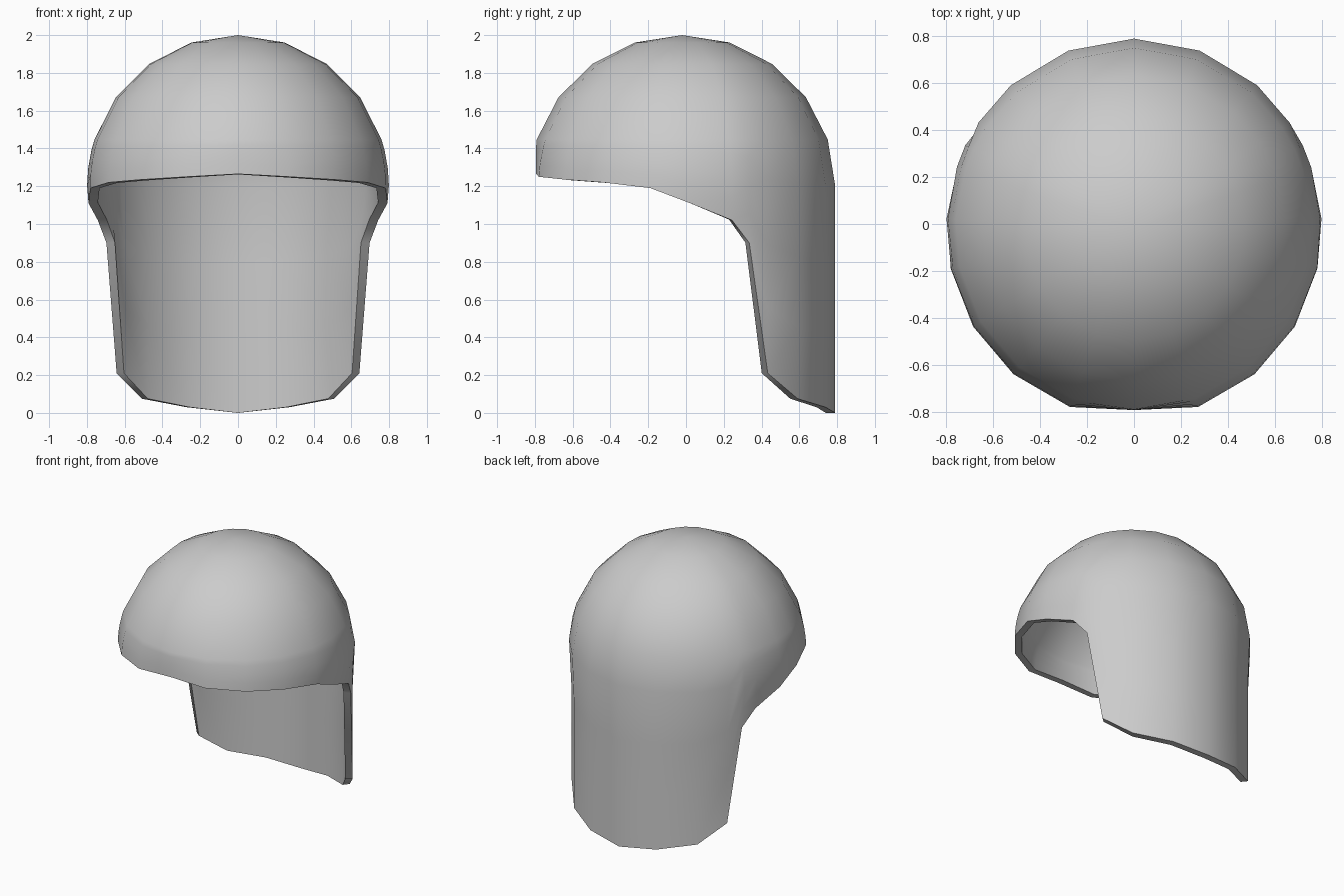
import bpy, bmesh
from math import sin, cos, radians, sqrt

if "Cube" in bpy.data.objects:
    bpy.data.objects.remove(bpy.data.objects["Cube"])

# Half outline of the lower rim: (angle from the back, rim height)
RIM = [(0, 0.0), (20.5, 0.03), (41, 0.075), (56, 0.21), (64, 0.9), (71, 1.02),
       (87, 1.11), (102, 1.19), (121, 1.22), (140, 1.235), (160, 1.25), (180, 1.265)]
TOP_WALL = 1.447                      # height of the lowest full ring of the dome
RINGS = [18, 36, 54, 72]              # dome latitudes
THICKNESS = 0.05


def shell_point(angle, z):
    """Point on the outer shell: dome above 1.2, near-vertical wall below."""
    a = radians(angle)
    k = sqrt(max(0, 1 - ((z - 1.2) / 0.8) ** 2)) if z > 1.2 else 1
    rx = 0.8 * k - 0.025 * min(1, max(0, (1.2 - z) / 0.3))
    y = 0.81 * k * cos(a) - 0.02
    return (rx * sin(a), max(y, -0.793), z)


def column_heights(edge):
    wall = [edge + f * (TOP_WALL - edge) for f in (0, 0.28, 0.55, 0.83)]
    return wall + [1.2 + 0.8 * sin(radians(r)) for r in RINGS]


# Helmet shell: dome, brow and long neck guard in one surface
bm = bmesh.new()
outline = RIM + [(360 - a, e) for a, e in reversed(RIM[1:-1])]
cols = [[bm.verts.new(shell_point(a, z)) for z in column_heights(e)] for a, e in outline]
apex = bm.verts.new((0, -0.02, 2.0))
for i, c in enumerate(cols):
    n = cols[(i + 1) % len(cols)]
    for j in range(len(c) - 1):
        bm.faces.new((n[j], c[j], c[j + 1], n[j + 1]))
    bm.faces.new((n[-1], c[-1], apex))
mesh = bpy.data.meshes.new("helmet_shell")
bm.to_mesh(mesh)
bm.free()
helmet = bpy.data.objects.new("helmet_shell", mesh)
bpy.context.collection.objects.link(helmet)

# Wall thickness, inward
solid = helmet.modifiers.new("thickness", 'SOLIDIFY')
solid.thickness = THICKNESS
solid.offset = -1

# Smooth shading with a crisp rim
bpy.context.view_layer.objects.active = helmet
helmet.select_set(True)
bpy.ops.object.modifier_apply(modifier="thickness")
bpy.ops.object.shade_smooth_by_angle(angle=radians(50))
